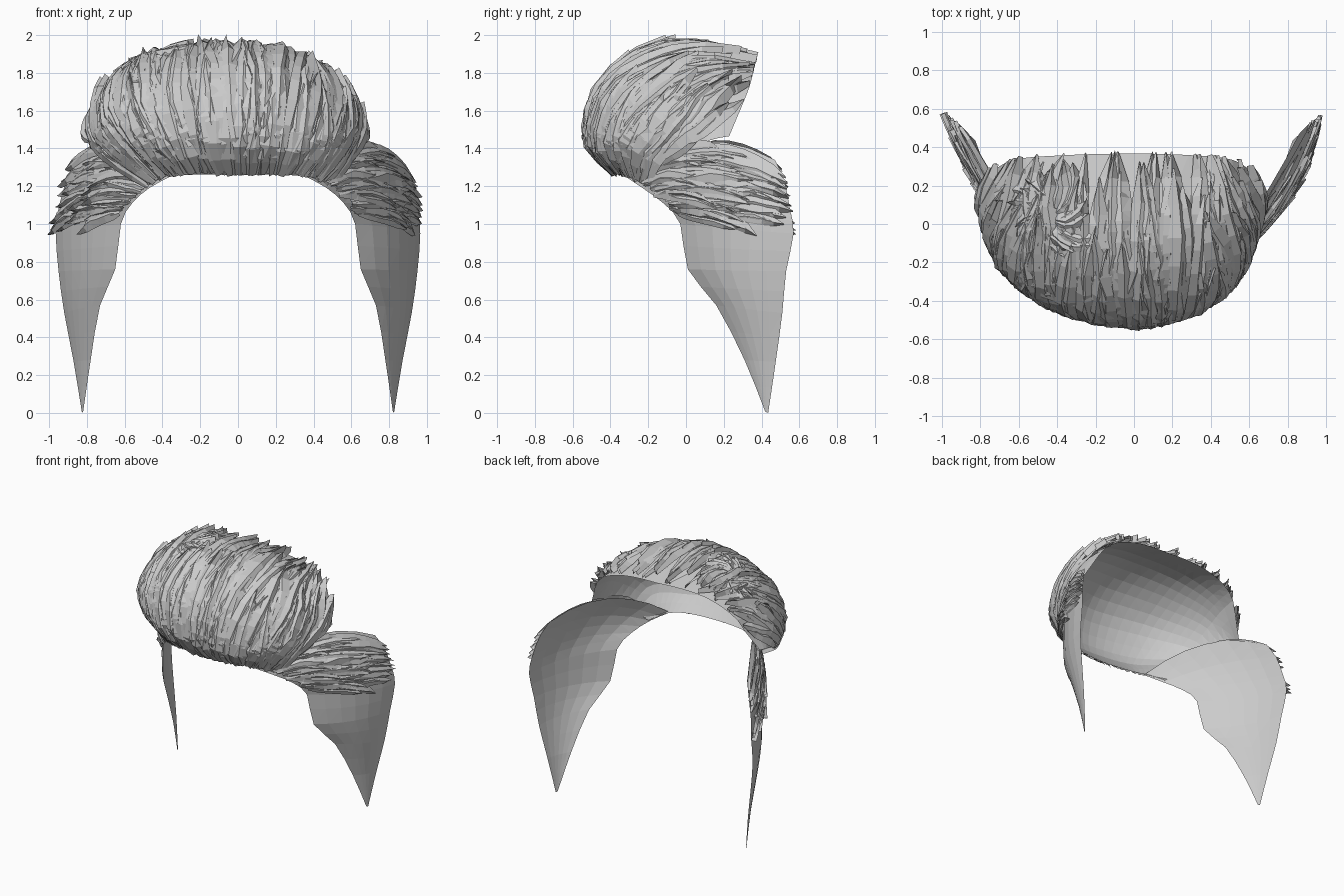
import bpy, bmesh, random
from math import sin, cos
from mathutils import Vector as V

if "Cube" in bpy.data.objects:
    bpy.data.objects.remove(bpy.data.objects["Cube"])

random.seed(4)
CENTRE = V((0, 0.12, 1.1))

# Half of the swept-up top: front-to-back profiles from the middle out to the side
TOP = [
    (0.00, [(0, -.38, 1.26), (0, -.52, 1.44), (0, -.47, 1.69), (0, -.28, 1.87), (0, 0, 1.94), (0, .37, 1.85)]),
    (0.40, [(.26, -.35, 1.26), (.32, -.45, 1.42), (.36, -.37, 1.65), (.37, -.18, 1.79), (.35, .06, 1.86), (.32, .36, 1.82)]),
    (0.75, [(.40, -.28, 1.24), (.52, -.30, 1.42), (.57, -.18, 1.55), (.58, -.02, 1.65), (.56, .15, 1.70), (.54, .33, 1.71)]),
    (1.00, [(.47, -.21, 1.20), (.57, -.14, 1.31), (.64, 0, 1.40), (.67, .10, 1.44), (.68, .17, 1.46), (.67, .23, 1.47)]),
]
# Side flap rows, top to tip: front point, back point, sideways bulge, upward bulge
FLAP = [
    ((.36, -.32, 1.25), (.86, .47, 1.34), .02, .14),
    ((.47, -.23, 1.19), (.91, .52, 1.23), .06, .07),
    ((.56, -.12, 1.11), (.95, .55, 1.08), .07, .02),
    ((.62, -.03, 1.00), (.965, .57, .95), .07, 0),
    ((.65, .01, .76), (.95, .53, .75), .06, 0),
    ((.73, .16, .57), (.92, .51, .53), .04, 0),
    ((.78, .31, .28), (.87, .475, .27), .015, 0),
    ((.82, .42, .005), (.826, .435, 0), 0, 0),
]


def spline(keys, vals, t):
    """Smooth curve through vals placed at the given keys."""
    t = max(keys[0], min(keys[-1], t))
    i = max(j for j in range(len(keys) - 1) if keys[j] <= t)
    def slope(k):
        a, b = max(k - 1, 0), min(k + 1, len(keys) - 1)
        return (vals[b] - vals[a]) / (keys[b] - keys[a])
    h = keys[i + 1] - keys[i]
    f = (t - keys[i]) / h
    return (vals[i] * (2*f**3 - 3*f**2 + 1) + slope(i) * h * (f**3 - 2*f**2 + f)
            + vals[i + 1] * (3*f**2 - 2*f**3) + slope(i + 1) * h * (f**3 - f**2))


def mirrored(p):
    return V((-p[0], p[1], p[2]))


STEPS = [i / 5 for i in range(6)]
HALF = [(u, [V(p) for p in c]) for u, c in TOP]
COLS = [(-u, [mirrored(p) for p in c]) for u, c in HALF[:0:-1]] + HALF
KEYS = [u for u, _ in COLS]


def top_surface(u, v):
    p = spline(KEYS, [spline(STEPS, c, v) for _, c in COLS], u)
    if p.x < 0:  # the left side is fuller
        k = min(1, 3 * v)
        p.z += .03 * k * min(1, -p.x * 3) * (1 if u > -.8 else .3)
        p.x *= 1 + .21 * k
    return p


def top_inside(u, v):
    p = top_surface(u, v)
    return p + (CENTRE - p).normalized() * .012 * min(1, 4 * v)


def flap_surface(side):
    keys = [i / 7 for i in range(8)]
    front, back = [V(r[0]) for r in FLAP], [V(r[1]) for r in FLAP]
    scale = 1 if side > 0 else .6
    bulge = [V((.86 * r[2] * scale, -.5 * r[2] * scale, r[3])) for r in FLAP]
    def surf(s, t):
        p = spline(keys, front, s).lerp(spline(keys, back, s), t)
        p += spline(keys, bulge, s) * 4 * t * (1 - t)
        return V((p.x * side, p.y, p.z))
    return surf


def finish(bm, name):
    me = bpy.data.meshes.new(name)
    bm.to_mesh(me)
    bm.free()
    ob = bpy.data.objects.new(name, me)
    bpy.context.collection.objects.link(ob)
    return ob


def shell(name, surf, us, vs):
    """Low-poly sheet over a surface."""
    bm = bmesh.new()
    g = [[bm.verts.new(surf(u, v)) for v in vs] for u in us]
    for a, b in zip(g, g[1:]):
        for i in range(len(vs) - 1):
            bm.faces.new((a[i], b[i], b[i + 1], a[i + 1]))
    bmesh.ops.triangulate(bm, faces=bm.faces)
    bmesh.ops.recalc_face_normals(bm, faces=bm.faces)
    f = max(bm.faces, key=lambda f: f.calc_center_median().z)
    if f.normal.dot(f.calc_center_median() - CENTRE) < 0:
        bmesh.ops.reverse_faces(bm, faces=bm.faces)
    return finish(bm, name)


def lock(bm, surf, path, width, lift, flick=0.0, fan=1.0):
    """Tapered, ridged strand lying along a path on a surface."""
    pts, nrm = [], []
    for a, b in path:
        e = .02
        a0, b0 = min(a, 1 - e), min(max(b, 0), 1 - e)
        n = (surf(a0 + e, b0) - surf(a0, b0)).cross(surf(a0, b0 + e) - surf(a0, b0)).normalized()
        p = surf(a, b)
        nrm.append(n if n.dot(p - CENTRE) > 0 else -n)
        pts.append(p)
    tilt, m, prev = random.uniform(-.02, .02), len(path) - 1, None
    for i, (p, n) in enumerate(zip(pts, nrm)):
        f = i / m
        tan = (pts[min(i + 1, m)] - pts[max(i - 1, 0)]).normalized()
        side = n.cross(tan).normalized()
        w = width * (fan * .3 + .7 * (4 * f * (1 - f)) ** .6) * (1 if i < m else .25)
        h = lift * (.25 + .75 * min(1, 3 * f)) + flick * f ** 3
        edge = h * .45
        ring = [bm.verts.new(p + side * w + n * max(.003, edge + tilt)),
                bm.verts.new(p + side * w * random.uniform(-.3, .3) + n * (h + .008)),
                bm.verts.new(p - side * w + n * max(.003, edge - tilt))]
        if prev:
            for k in (0, 1):
                bm.faces.new((prev[k], ring[k], ring[k + 1], prev[k + 1]))
        prev = ring


# Inner sheet of the swept-up top
shell("top_shell", top_inside, [-1 + i / 14 for i in range(29)], [i / 14 for i in range(15)])

# Long locks swept from the hairline up and back, in three overlapping layers
bm = bmesh.new()
for v_start, v_end, count, lift in ((0, .7, 60, .022), (.12, .9, 50, .034), (.42, 1.0, 50, .028)):
    for i in range(count):
        u0 = -1 + 2 * (i + random.random()) / count
        v0 = v_start + random.uniform(0, .1 if v_start else .02)
        v1 = min(1.0, v_end + random.uniform(-.15, .1))
        drift = random.uniform(-.1, .1)
        if abs(u0) > .55:  # the sides converge towards the crown
            drift -= .2 * u0
        path = [(max(-1, min(1, u0 + drift * (k / 7) ** 2)), v0 + (v1 - v0) * k / 7) for k in range(8)]
        lock(bm, top_surface, path, random.uniform(.04, .065), lift * random.uniform(.6, 1.2),
             random.choice((0, 0, 0, .015, .035)))
finish(bm, "swept_locks")

# Loose locks curling out of the whorl on the upper left
bm = bmesh.new()
for i in range(22):
    a = 6.283 * i / 22 + random.uniform(-.1, .1)
    r = random.uniform(.7, 1.1)
    path = []
    for k in range(6):
        f = .1 + .9 * k / 5
        path.append((-.42 + .30 * r * f * cos(a + .9 * f), min(1, .78 + .2 * r * f * sin(a + .9 * f))))
    lock(bm, top_surface, path, random.uniform(.03, .05), .035, random.uniform(-.02, .02))
finish(bm, "whorl_locks")

# Pointed side flaps with locks combed back from the hairline
for side, label in ((1, "right"), (-1, "left")):
    surf = flap_surface(side)
    shell("side_flap_" + label, surf, [i / 14 for i in range(15)], [i / 6 for i in range(7)])
    bm = bmesh.new()
    for t_start, count in ((0, 18), (.2, 18), (.45, 14)):
        for i in range(count):
            s0 = .02 + .36 * (i + random.random()) / count
            t0 = t_start + random.uniform(.01, .07)
            t1 = min(1.02, t0 + random.uniform(.35, .6))
            bend = random.uniform(0, .1)
            path = [(s0 + bend * (k / 6) ** 2, t0 + (t1 - t0) * k / 6) for k in range(7)]
            lock(bm, surf, path, random.uniform(.022, .042), random.uniform(.01, .022),
                 random.choice((0, 0, .015)))
    finish(bm, "side_locks_" + label)
